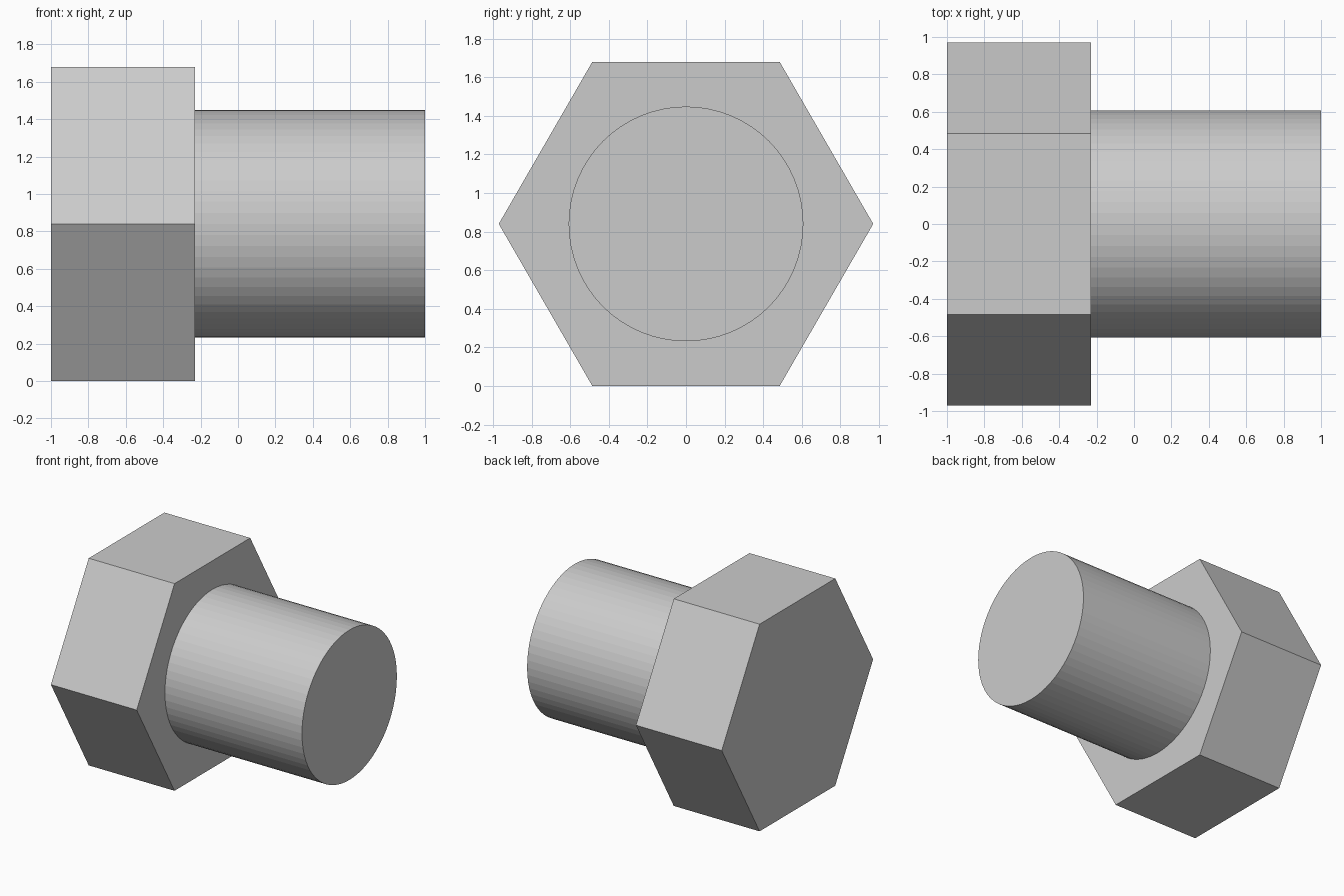
import bpy
from math import pi

if "Cube" in bpy.data.objects:
    bpy.data.objects.remove(bpy.data.objects["Cube"])

AXIS_Z = 0.84  # height of the bolt's axis


def prism(name, sides, radius, x0, x1):
    """Regular prism lying along x from x0 to x1."""
    bpy.ops.mesh.primitive_cylinder_add(
        vertices=sides, radius=radius, depth=x1 - x0,
        location=((x0 + x1) / 2, 0, AXIS_Z), rotation=(0, pi / 2, 0))
    obj = bpy.context.object
    obj.name = name
    return obj


# Round shank, started inside the head so the two fuse cleanly
shank = prism("shank", 64, 0.608, -0.5, 1.0)

# Hexagonal head with corners pointing to front and back
head = prism("hex_bolt", 6, 0.97, -1.0, -0.23)

# Fuse head and shank into one solid
union = head.modifiers.new("fuse_shank", 'BOOLEAN')
union.operation = 'UNION'
union.solver = 'EXACT'
union.object = shank
bpy.ops.object.modifier_apply(modifier=union.name)
bpy.data.objects.remove(shank)
